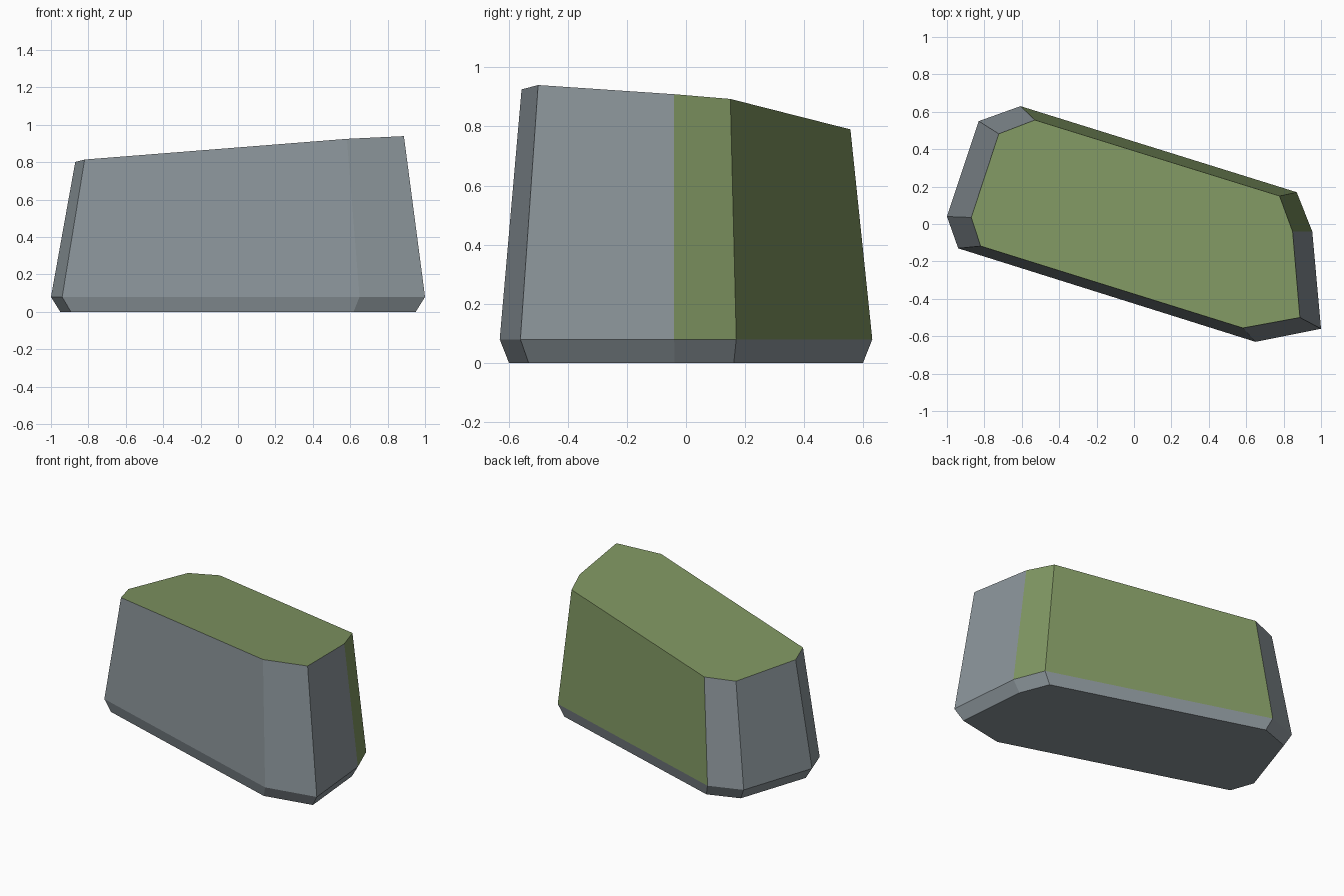
import bpy, bmesh

if "Cube" in bpy.data.objects:
    bpy.data.objects.remove(bpy.data.objects["Cube"])


def material(name, rgb):
    m = bpy.data.materials.new(name)
    m.diffuse_color = (*rgb, 1)
    m.use_nodes = True
    m.node_tree.nodes["Principled BSDF"].inputs["Base Color"].default_value = m.diffuse_color
    return m


# Widest outline and top outline, counterclockwise from the front right corner
outline = [(1, -.56), (.953, -.04), (.87, .17), (-.607, .63),
           (-.83, .55), (-1, .04), (-.94, -.13), (.65, -.63)]
crown = [(.887, -.5), (.848, -.04), (.778, .15), (-.53, .556),
         (-.723, .482), (-.87, .035), (-.82, -.118), (.582, -.556)]

# Foot drawn in, widest ring just above it, sloping top plane
rings = [[(x * .95, y * .95, 0) for x, y in outline],
         [(x, y, .08) for x, y in outline],
         [(x, y, .856 + .0594 * x - .0623 * y) for x, y in crown]]

bm = bmesh.new()
loops = [[bm.verts.new(p) for p in ring] for ring in rings]
n = len(outline)
bm.faces.new(loops[0][::-1])
for level in range(2):
    low, high = loops[level], loops[level + 1]
    for i in range(n):
        j = (i + 1) % n
        f = bm.faces.new((low[i], low[j], high[j], high[i]))
        # Moss grows on the back right walls
        if level == 1 and i in (1, 2):
            f.material_index = 1
# Mossy top
bm.faces.new(loops[2]).material_index = 1
bm.normal_update()

mesh = bpy.data.meshes.new("mossy_rock")
bm.to_mesh(mesh)
bm.free()
mesh.materials.append(material("grey stone", (.26, .30, .325)))
mesh.materials.append(material("green moss", (.215, .305, .122)))
bpy.context.collection.objects.link(bpy.data.objects.new("mossy_rock", mesh))
